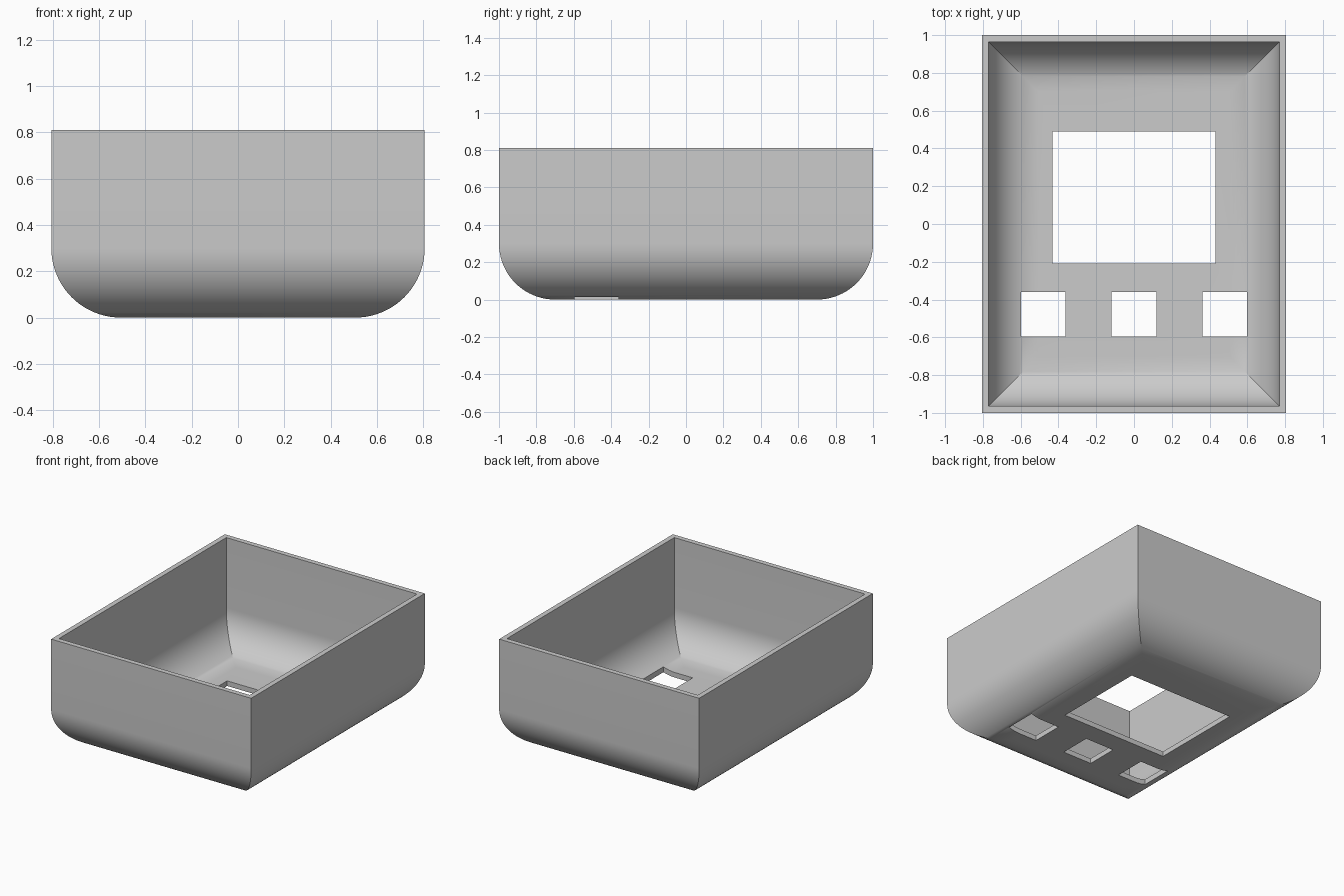
import bpy, bmesh, math

cube = bpy.data.objects.get("Cube")
if cube:
    bpy.data.objects.remove(cube, do_unlink=True)

HALF_X, HALF_Y, HEIGHT = 0.806, 1.0, 0.81
WALL, RADIUS, STEPS = 0.037, 0.3, 20

# Single plain grey
grey = bpy.data.materials.new("light grey")
grey.use_nodes = True
colour = (0.6, 0.6, 0.6, 1)
grey.diffuse_color = colour
grey.node_tree.nodes["Principled BSDF"].inputs["Base Color"].default_value = colour


def wall_profile(offset):
    """(inset, z) pairs from the floor edge up to the rim."""
    r = RADIUS - offset
    pts = []
    for i in range(STEPS + 1):
        a = math.pi / 2 * i / STEPS
        pts.append((RADIUS - r * math.sin(a), RADIUS - r * math.cos(a)))
    return pts + [(offset, HEIGHT)]


def finish(name, bm):
    bmesh.ops.recalc_face_normals(bm, faces=bm.faces)
    mesh = bpy.data.meshes.new(name)
    bm.to_mesh(mesh)
    bm.free()
    mesh.materials.append(grey)
    obj = bpy.data.objects.new(name, mesh)
    bpy.context.collection.objects.link(obj)
    return obj


# Open shell: outside going up, rim, inside going down
bm = bmesh.new()
rings = []
for inset, z in wall_profile(0) + wall_profile(WALL)[::-1]:
    x, y = HALF_X - inset, HALF_Y - inset
    rings.append([bm.verts.new((sx * x, sy * y, z))
                  for sx, sy in ((-1, -1), (1, -1), (1, 1), (-1, 1))])
for low, high in zip(rings, rings[1:]):
    for k in range(4):
        n = (k + 1) % 4
        bm.faces.new((low[k], low[n], high[n], high[k]))
bm.faces.new(rings[0][::-1])
bm.faces.new(rings[-1])
case = finish("case_shell", bm)

# Floor openings: one screen window and three button holes
openings = [(0, 0.14, 0.431, 0.35)]
openings += [(x, -0.478, 0.118, 0.118) for x in (-0.481, 0, 0.481)]
bm = bmesh.new()
for cx, cy, hx, hy in openings:
    box = bmesh.ops.create_cube(bm, size=2)["verts"]
    bmesh.ops.scale(bm, vec=(hx, hy, 0.2), verts=box)
    bmesh.ops.translate(bm, vec=(cx, cy, 0), verts=box)
cutter = finish("opening_cutter", bm)
cutter.hide_render = True

bpy.ops.object.select_all(action="DESELECT")
bpy.context.view_layer.objects.active = case
case.select_set(True)
cut = case.modifiers.new("openings", "BOOLEAN")
cut.operation = "DIFFERENCE"
cut.solver = "EXACT"
cut.object = cutter
bpy.ops.object.modifier_apply(modifier=cut.name)
bpy.data.objects.remove(cutter, do_unlink=True)

# Smooth lower bend, sharp corners and rim
bpy.ops.object.shade_smooth_by_angle(angle=math.radians(25))
